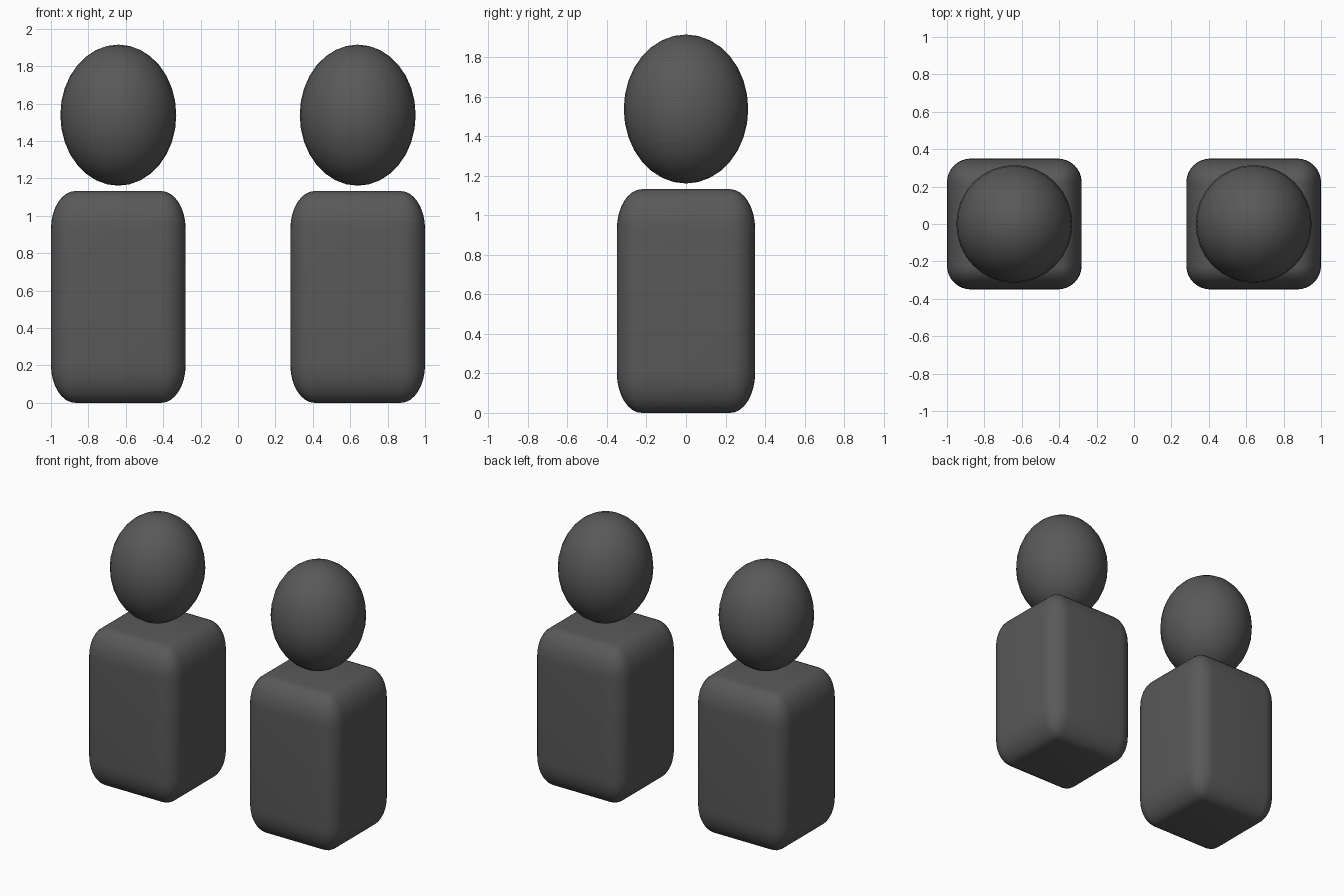
import bpy, math
from mathutils import Matrix

if "Cube" in bpy.data.objects:
    bpy.data.objects.remove(bpy.data.objects["Cube"])

grey = bpy.data.materials.new("dark_grey")
grey.diffuse_color = (0.1, 0.1, 0.1, 1)
grey.use_nodes = True
grey.node_tree.nodes["Principled BSDF"].inputs["Base Color"].default_value = grey.diffuse_color


def finish(name):
    ob = bpy.context.object
    ob.name = name
    ob.data.materials.append(grey)
    return ob


def figure(side, x):
    # Body: unit cube rounded first, then stretched so the corners stretch too
    bpy.ops.mesh.primitive_cube_add(size=1)
    body = finish(side + "_body")
    bevel = body.modifiers.new("rounding", 'BEVEL')
    bevel.width = 0.18
    bevel.segments = 8
    bpy.ops.object.modifier_apply(modifier="rounding")
    body.data.transform(Matrix.Translation((x, 0, 0.566)) @ Matrix.Diagonal((0.72, 0.70, 1.132, 1)))
    bpy.ops.object.shade_smooth_by_angle(angle=math.radians(40))

    # Head: egg-shaped ball floating just above the body
    bpy.ops.mesh.primitive_uv_sphere_add(segments=32, ring_count=16, radius=1)
    head = finish(side + "_head")
    head.data.transform(Matrix.Translation((x, 0, 1.538)) @ Matrix.Diagonal((0.31, 0.315, 0.377, 1)))
    bpy.ops.object.shade_smooth()


figure("left", -0.64)
figure("right", 0.64)
